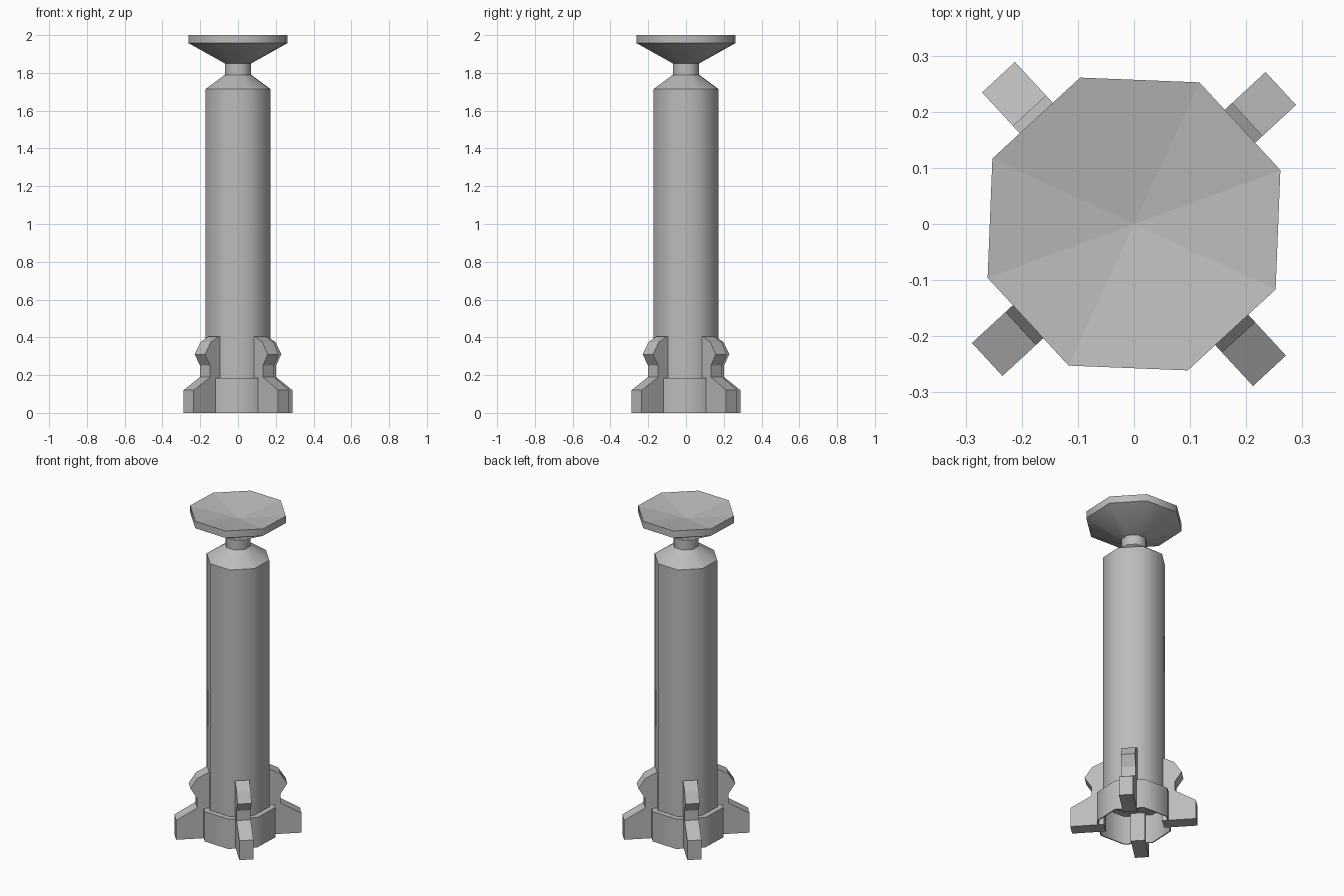
import bpy
import bmesh
import math

cube = bpy.data.objects.get("Cube")
if cube:
    bpy.data.objects.remove(cube, do_unlink=True)

SIDES = 8
TURN = math.radians(20.2)                # corner direction of every octagon
FIN_TURN = TURN + math.pi / SIDES        # fins sit on the middle of a face

grey = bpy.data.materials.new("plain grey")
grey.use_nodes = True
colour = (0.5, 0.5, 0.5, 1)
grey.diffuse_color = colour
grey.node_tree.nodes["Principled BSDF"].inputs["Base Color"].default_value = colour


def finish(name, bm, smooth_angle=None):
    bmesh.ops.recalc_face_normals(bm, faces=bm.faces)
    mesh = bpy.data.meshes.new(name)
    bm.to_mesh(mesh)
    bm.free()
    mesh.materials.append(grey)
    obj = bpy.data.objects.new(name, mesh)
    bpy.context.collection.objects.link(obj)
    if smooth_angle:
        bpy.ops.object.select_all(action="DESELECT")
        obj.select_set(True)
        bpy.context.view_layer.objects.active = obj
        bpy.ops.object.shade_smooth_by_angle(angle=math.radians(smooth_angle))
    return obj


def lathe(name, profile, closed=False, smooth_angle=50):
    """Turn a (radius, height) profile into an eight-sided solid."""
    bm = bmesh.new()
    rings = []
    for r, z in profile:
        if r == 0:
            rings.append([bm.verts.new((0, 0, z))] * SIDES)
        else:
            angles = [TURN + math.tau * i / SIDES for i in range(SIDES)]
            rings.append([bm.verts.new((r * math.cos(a), r * math.sin(a), z)) for a in angles])
    pairs = list(zip(rings, rings[1:]))
    if closed:
        pairs.append((rings[-1], rings[0]))
    for low, high in pairs:
        for i in range(SIDES):
            j = (i + 1) % SIDES
            corners = [low[i], low[j], high[j], high[i]]
            bm.faces.new(list(dict.fromkeys(corners)))
    return finish(name, bm, smooth_angle)


def fin(name, angle, profile, width):
    """Extrude a (radius, height) outline across the fin width."""
    bm = bmesh.new()
    c, s = math.cos(angle), math.sin(angle)
    sides = []
    for t in (-width / 2, width / 2):
        sides.append([bm.verts.new((r * c - t * s, r * s + t * c, z)) for r, z in profile])
    bm.faces.new(sides[0])
    bm.faces.new(sides[1][::-1])
    for i in range(len(profile)):
        j = (i + 1) % len(profile)
        bm.faces.new((sides[0][i], sides[0][j], sides[1][j], sides[1][i]))
    return finish(name, bm)


# Main column with its sloped shoulder and thin neck
lathe("column", [(0, 0.18), (0.182, 0.18), (0.182, 1.715), (0.074, 1.79),
                 (0.074, 1.86), (0, 1.86)])

# Flared head with a shallow dished top
lathe("head", [(0, 1.85), (0.074, 1.85), (0.278, 1.957), (0.278, 2.0)])
lathe("head_dish", [(0.278, 2.0), (0, 1.955)], smooth_angle=None)

# Open collar round the foot
lathe("collar", [(0.217, 0), (0.217, 0.185), (0.17, 0.185), (0.17, 0.178),
                 (0.21, 0.178), (0.21, 0)], closed=True)

# Four notched fins
fin_outline = [(0.165, 0), (0.356, 0), (0.356, 0.12), (0.237, 0.19), (0.237, 0.25),
               (0.275, 0.31), (0.233, 0.375), (0.175, 0.405), (0.165, 0.405)]
for k, label in enumerate(("back_left", "back_right", "front_right", "front_left")):
    fin("fin_" + label, FIN_TURN + k * math.pi / 2, fin_outline, 0.08)
